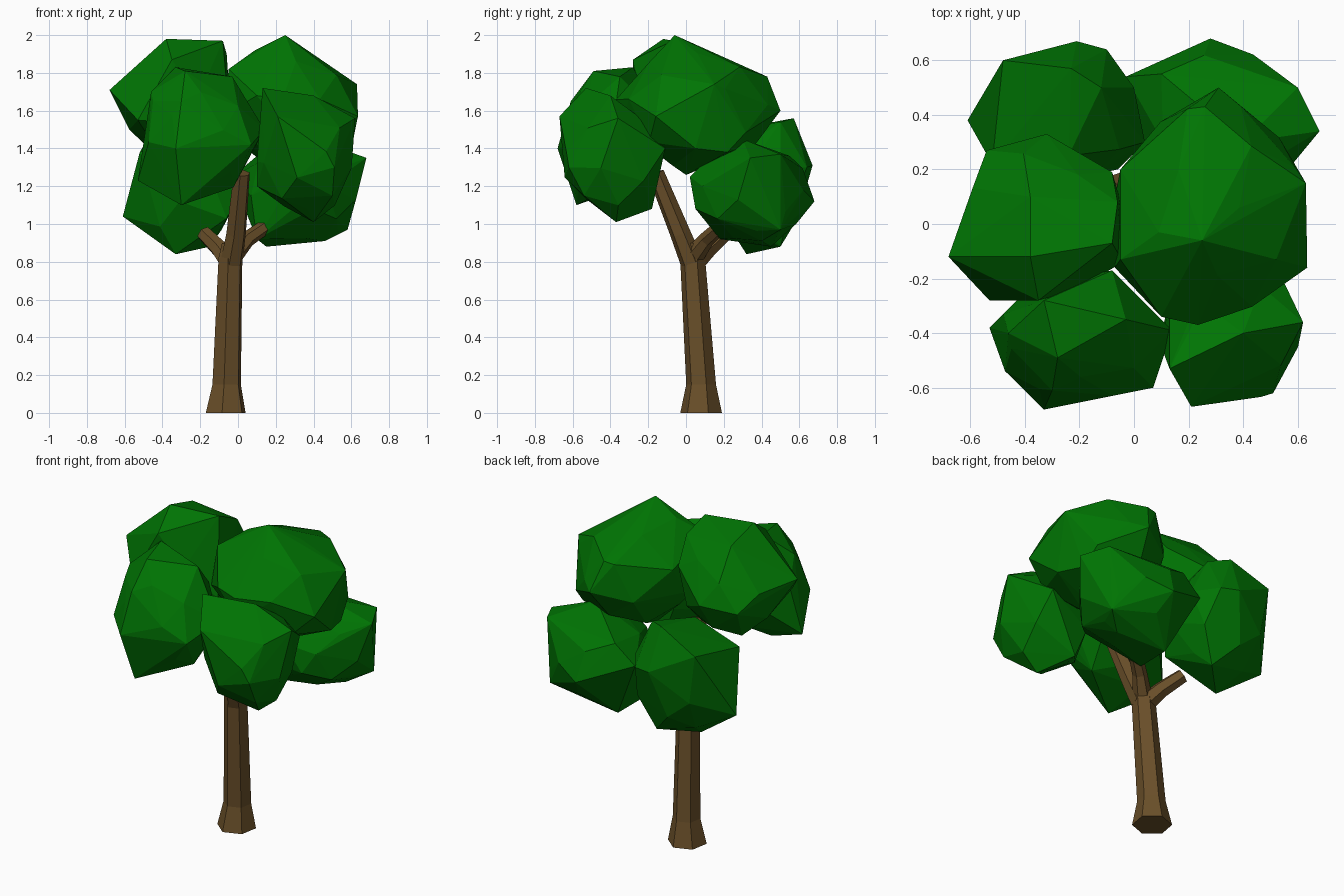
import bpy, bmesh, math, random
from mathutils import Vector

random.seed(4)


def material(name, rgb):
    m = bpy.data.materials.new(name)
    m.diffuse_color = (*rgb, 1)
    return m


LEAF = material("leaf green", (0.0, 0.175, 0.001))
BARK = material("bark brown", (0.142, 0.078, 0.022))


def finish(name, bm, mat):
    bmesh.ops.recalc_face_normals(bm, faces=bm.faces)
    me = bpy.data.meshes.new(name)
    bm.to_mesh(me)
    bm.free()
    me.materials.append(mat)
    ob = bpy.data.objects.new(name, me)
    bpy.context.collection.objects.link(ob)


def limb(name, rings, flat=False):
    """Six-sided tapered tube through (x, y, z, radius) rings."""
    bm = bmesh.new()
    pts = [Vector(r[:3]) for r in rings]
    loops = []
    for i, r in enumerate(rings):
        d = (pts[min(i + 1, len(pts) - 1)] - pts[max(i - 1, 0)]).normalized()
        q = Vector((0, 0, 1)).rotation_difference(Vector((0, 0, 1)) if flat else d)
        loop = []
        for k in range(6):
            a = math.radians(20 + 60 * k)
            loop.append(bm.verts.new(pts[i] + q @ Vector((math.cos(a), math.sin(a), 0)) * r[3]))
        loops.append(loop)
    for lo, hi in zip(loops, loops[1:]):
        for k in range(6):
            bm.faces.new((lo[k], lo[(k + 1) % 6], hi[(k + 1) % 6], hi[k]))
    bm.faces.new(loops[0][::-1])
    bm.faces.new(loops[-1])
    finish(name, bm, BARK)


def clump(name, lo, hi, corners, n=24):
    """Faceted leaf clump: hull of a rough ellipsoid in a box plus its main corners."""
    lo, hi = Vector(lo), Vector(hi)
    c, h = (lo + hi) / 2, (hi - lo) / 2
    bm = bmesh.new()
    for i in range(n):
        z = 1 - (2 * i + 1) / n
        r, a = math.sqrt(1 - z * z), i * 2.39996
        s = random.uniform(0.9, 1.0)
        p = [math.copysign(abs(v) ** 0.92, v) * s * e
             for v, e in zip((r * math.cos(a), r * math.sin(a), z), h)]
        bm.verts.new(c + Vector(p))
    for p in corners:
        bm.verts.new(p)
    res = bmesh.ops.convex_hull(bm, input=bm.verts)
    junk = {v for v in res["geom_interior"] + res["geom_unused"] if isinstance(v, bmesh.types.BMVert)}
    bmesh.ops.delete(bm, geom=list(junk), context='VERTS')
    finish(name, bm, LEAF)


# Trunk and branches
limb("trunk", [(-.065, .08, 0, .112), (-.06, .08, .15, .08), (-.04, .035, .82, .067),
               (-.03, .02, .9, .058)], flat=True)
limb("front_branch", [(-.035, .03, .8, .062), (-.01, -.03, .95, .055), (.02, -.16, 1.27, .045)])
limb("right_branch", [(-.03, .04, .83, .055), (.05, .11, .92, .042), (.18, .21, 1.01, .037)])
limb("left_branch", [(-.04, .04, .79, .058), (-.1, .12, .87, .048), (-.18, .21, .95, .042)])

# Leaf clumps
clump("top_leaves", (-.06, -.36, 1.29), (.63, .48, 1.94),
      [(.25, -.06, 2), (.31, .5, 1.6), (.63, .15, 1.74), (.635, -.16, 1.57), (.1, -.34, 1.68),
       (.235, -.37, 1.66), (.26, .43, 1.78), (.2, 0, 1.26), (-.05, -.13, 1.82),
       (-.05, .2, 1.72), (-.07, .1, 1.55), (-.07, -.16, 1.58), (.55, .22, 1.38),
       (.6, .05, 1.4), (.09, -.03, 1.92)])
clump("upper_left_leaves", (-.62, -.28, 1.35), (-.05, .31, 1.9),
      [(-.68, -.12, 1.71), (-.38, -.12, 1.98), (-.08, -.07, 1.97), (-.53, -.28, 1.55),
       (-.32, .33, 1.62), (-.54, .27, 1.6), (-.08, .19, 1.75), (-.06, .08, 1.9),
       (-.35, -.28, 1.87), (-.15, .08, 1.4), (-.04, -.14, 1.5), (-.38, .1, 1.92),
       (-.04, .05, 1.6)])
clump("front_left_leaves", (-.53, -.66, 1.12), (.1, -.18, 1.78),
      [(-.33, -.68, 1.4), (-.33, -.28, 1.83), (-.28, -.49, 1.81), (-.53, -.38, 1.23),
       (-.3, -.58, 1.1), (.14, -.39, 1.5), (-.46, -.4, 1.7), (.07, -.6, 1.42),
       (-.03, -.35, 1.78), (-.08, -.17, 1.6), (-.3, -.61, 1.65)])
clump("front_right_leaves", (.09, -.66, 1.04), (.61, -.11, 1.64),
      [(.13, -.53, 1.72), (.4, -.4, 1.68), (.62, -.36, 1.56), (.51, -.62, 1.3),
       (.21, -.67, 1.57), (.4, -.37, 1.01), (.5, -.11, 1.4), (.1, -.45, 1.33),
       (.1, -.4, 1.2), (.28, -.18, 1.08), (.5, -.54, 1.15)])
clump("back_right_leaves", (.02, .03, .9), (.66, .66, 1.43),
      [(.68, .34, 1.35), (.58, .5, .97), (.28, .68, 1.12), (.15, .45, .88), (.1, .18, .92),
       (-.03, .54, 1.25), (.4, .3, 1.45), (.6, .5, 1.37), (.3, .02, 1.25), (.4, .05, 1.08),
       (.1, .55, 1.36), (.46, .4, .91)])
clump("back_left_leaves", (-.57, .14, .9), (.03, .65, 1.52),
      [(-.61, .38, 1.04), (-.21, .67, 1.31), (-.48, .6, 1.45), (-.33, .32, .84),
       (-.23, .57, 1.56), (-.12, .5, 1.54), (-.15, .5, .88), (-.24, .25, 1.5),
       (-.52, .22, 1.38), (-.1, .64, 1.3), (0, .5, 1.3), (.04, .3, 1.25), (-.06, .2, 1.03)])
